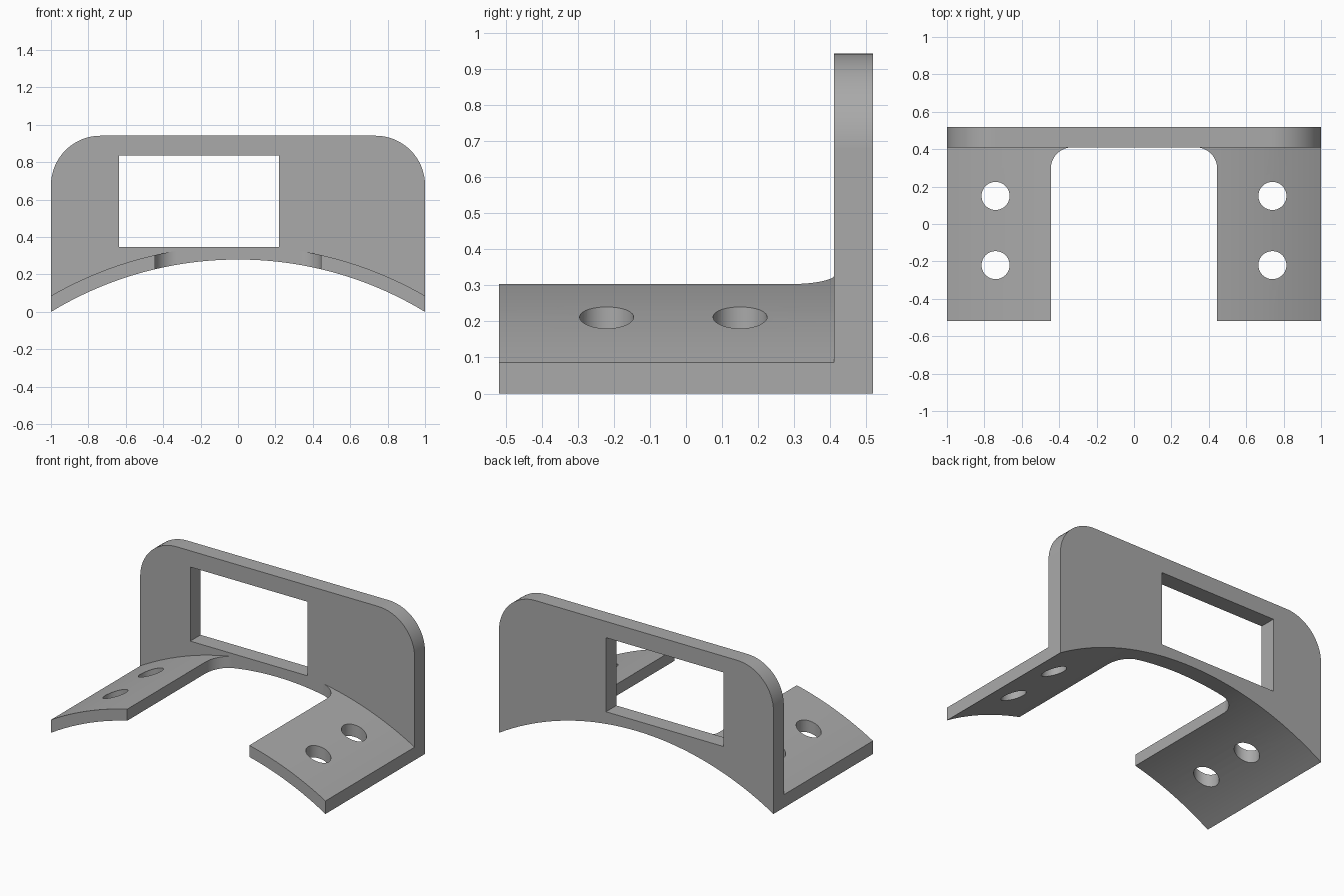
import bpy, bmesh
from math import sin, cos, pi, sqrt
from mathutils import Vector

cube = bpy.data.objects.get("Cube")
if cube:
    bpy.data.objects.remove(cube, do_unlink=True)

DEPTH = 0.518      # half depth
PLATE_Y = 0.41     # front of the upright plate
HEIGHT = 0.942
ARC_Z = -1.646     # centre of the curved underside
UNDER_R, UPPER_R = 1.926, 2.0

grey = bpy.data.materials.new("plain grey")
grey.use_nodes = True
colour = (0.4, 0.4, 0.4, 1)
grey.diffuse_color = colour
grey.node_tree.nodes["Principled BSDF"].inputs["Base Color"].default_value = colour


def corner(cx, cy, r, start, end, n=16):
    """Points along a circular arc, angles in half turns."""
    return [(cx + r * cos(pi * (start + (end - start) * i / n)),
             cy + r * sin(pi * (start + (end - start) * i / n))) for i in range(n + 1)]


def saddle(radius, half, n=48):
    """Points along the curved saddle from left to right."""
    xs = [-half + 2 * half * i / n for i in range(n + 1)]
    return [(x, ARC_Z + sqrt(radius ** 2 - x * x)) for x in xs]


def prism(name, outline, axis, low, high):
    """Extrude an outline along y (outline in x, z) or z (outline in x, y)."""
    bm = bmesh.new()
    place = (lambda a, b: (a, low, b)) if axis == "y" else (lambda a, b: (a, b, low))
    face = bm.faces.new([bm.verts.new(place(a, b)) for a, b in outline])
    shift = Vector((0, high - low, 0) if axis == "y" else (0, 0, high - low))
    ext = bmesh.ops.extrude_face_region(bm, geom=[face])
    verts = [v for v in ext["geom"] if isinstance(v, bmesh.types.BMVert)]
    bmesh.ops.translate(bm, verts=verts, vec=shift)
    bmesh.ops.recalc_face_normals(bm, faces=bm.faces)
    mesh = bpy.data.meshes.new(name)
    bm.to_mesh(mesh)
    bm.free()
    mesh.materials.append(grey)
    obj = bpy.data.objects.new(name, mesh)
    bpy.context.collection.objects.link(obj)
    return obj


# Full-depth block with rounded top corners and arched underside
r = 0.265
outline = saddle(UNDER_R, 1) + corner(1 - r, HEIGHT - r, r, 0, 0.5) \
    + corner(r - 1, HEIGHT - r, r, 0.5, 1)
bracket = prism("bracket", outline, "y", -DEPTH, DEPTH)

# Space above the curved feet, in front of the plate
cutters = [prism("front_cutter", saddle(UPPER_R, 1.1) + [(1.1, 1.2), (-1.1, 1.2)],
                 "y", -1, PLATE_Y)]

# Slot between the feet, with rounded inner corners
s, f = 0.445, 0.115
slot = [(-s, -1), (s, -1)] + corner(s - f, PLATE_Y - f, f, 0, 0.5) \
    + corner(f - s, PLATE_Y - f, f, 0.5, 1)
cutters.append(prism("slot_cutter", slot, "z", -0.5, 0.5))

# Window through the plate
window = [(-0.635, 0.347), (0.22, 0.347), (0.22, 0.835), (-0.635, 0.835)]
cutters.append(prism("window_cutter", window, "y", 0.3, 1))

# Screw holes in the feet
for x in (-0.74, 0.74):
    for y in (-0.22, 0.15):
        hole = corner(x, y, 0.075, 0, 2, 40)[:-1]
        cutters.append(prism("hole_cutter", hole, "z", -0.5, 0.5))

# Carve the bracket
bpy.ops.object.select_all(action="DESELECT")
bpy.context.view_layer.objects.active = bracket
bracket.select_set(True)
for cutter in cutters:
    cutter.hide_render = True
    mod = bracket.modifiers.new("cut", "BOOLEAN")
    mod.operation = "DIFFERENCE"
    mod.solver = "EXACT"
    mod.object = cutter
    bpy.ops.object.modifier_apply(modifier=mod.name)
    bpy.data.objects.remove(cutter, do_unlink=True)

bpy.ops.object.shade_smooth_by_angle(angle=pi / 6)
bracket.modifiers.new("weighted_normals", "WEIGHTED_NORMAL").keep_sharp = True
